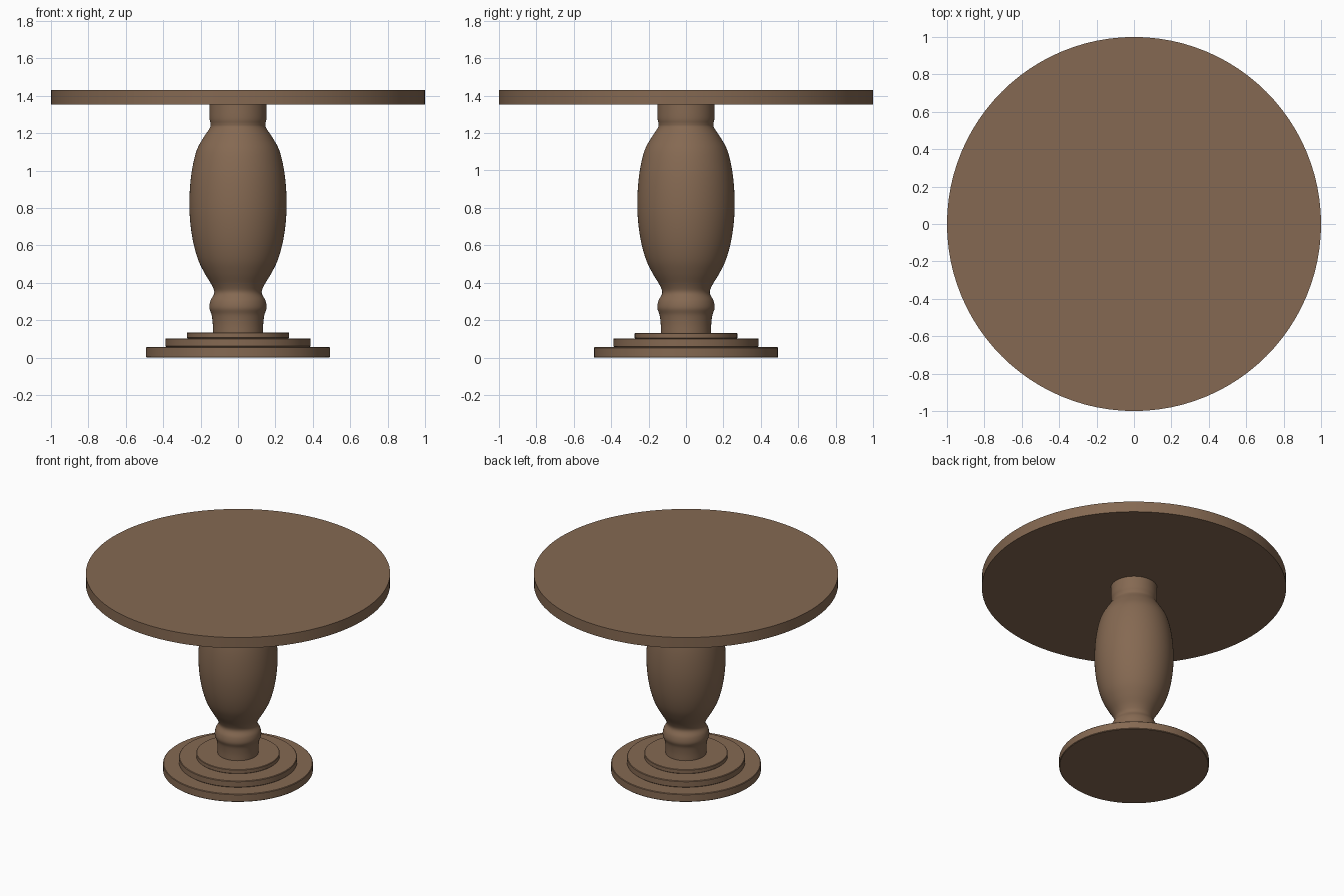
import bpy, bmesh, math

if "Cube" in bpy.data.objects:
    bpy.data.objects.remove(bpy.data.objects["Cube"])

SEGMENTS = 96

wood = bpy.data.materials.new("brown_wood")
wood.diffuse_color = (0.235, 0.141, 0.084, 1)
wood.use_nodes = True
wood.node_tree.nodes["Principled BSDF"].inputs["Base Color"].default_value = wood.diffuse_color


def lathe(name, profile, angle=35):
    """Spin a closed (radius, z) profile around the z axis."""
    bm = bmesh.new()
    pts = [(0, profile[0][1])] + profile + [(0, profile[-1][1])]
    verts = [bm.verts.new((r, 0, z)) for r, z in pts]
    edges = [bm.edges.new(pair) for pair in zip(verts, verts[1:])]
    bmesh.ops.spin(bm, geom=verts + edges, cent=(0, 0, 0), axis=(0, 0, 1),
                   angle=math.tau, steps=SEGMENTS, use_duplicate=False)
    bmesh.ops.remove_doubles(bm, verts=bm.verts, dist=1e-5)
    bmesh.ops.recalc_face_normals(bm, faces=bm.faces)
    mesh = bpy.data.meshes.new(name)
    bm.to_mesh(mesh)
    bm.free()
    mesh.materials.append(wood)
    obj = bpy.data.objects.new(name, mesh)
    bpy.context.collection.objects.link(obj)
    bpy.ops.object.select_all(action='DESELECT')
    obj.select_set(True)
    bpy.context.view_layer.objects.active = obj
    bpy.ops.object.shade_smooth_by_angle(angle=math.radians(angle))
    return obj


def disc(name, radius, z0, z1, bevel=0.0):
    """Flat disc with an optional small chamfer on both rims."""
    if bevel:
        profile = [(radius - bevel, z0), (radius, z0 + bevel),
                   (radius, z1 - bevel), (radius - bevel, z1)]
    else:
        profile = [(radius, z0), (radius, z1)]
    return lathe(name, profile)


def smooth_curve(points, steps=5):
    """Catmull-Rom curve through the points."""
    p = [points[0]] + points + [points[-1]]
    out = []
    for a, b, c, d in zip(p, p[1:], p[2:], p[3:]):
        for i in range(steps):
            t = i / steps
            out.append(tuple(
                0.5 * (2 * b[k] + (c[k] - a[k]) * t
                       + (2 * a[k] - 5 * b[k] + 4 * c[k] - d[k]) * t ** 2
                       + (3 * b[k] - a[k] - 3 * c[k] + d[k]) * t ** 3)
                for k in range(2)))
    return out + [points[-1]]


# Round table top
disc("table_top", 1.0, 1.353, 1.43)

# Stepped foot
disc("foot_lower_step", 0.492, 0.0, 0.057, 0.004)
disc("foot_middle_step", 0.388, 0.057, 0.103, 0.004)
disc("foot_upper_step", 0.274, 0.103, 0.133, 0.003)

# Turned pedestal: foot collar, bead, neck, vase-shaped body, top collar
pedestal = [(0.134, 0.133), (0.135, 0.18), (0.141, 0.228), (0.153, 0.265),
            (0.147, 0.305), (0.127, 0.345), (0.139, 0.385), (0.178, 0.45),
            (0.212, 0.52), (0.238, 0.61), (0.254, 0.71), (0.260, 0.81),
            (0.256, 0.92), (0.243, 1.02), (0.220, 1.11), (0.185, 1.175),
            (0.150, 1.228), (0.147, 1.25), (0.152, 1.28), (0.152, 1.353)]
lathe("pedestal", smooth_curve(pedestal))
